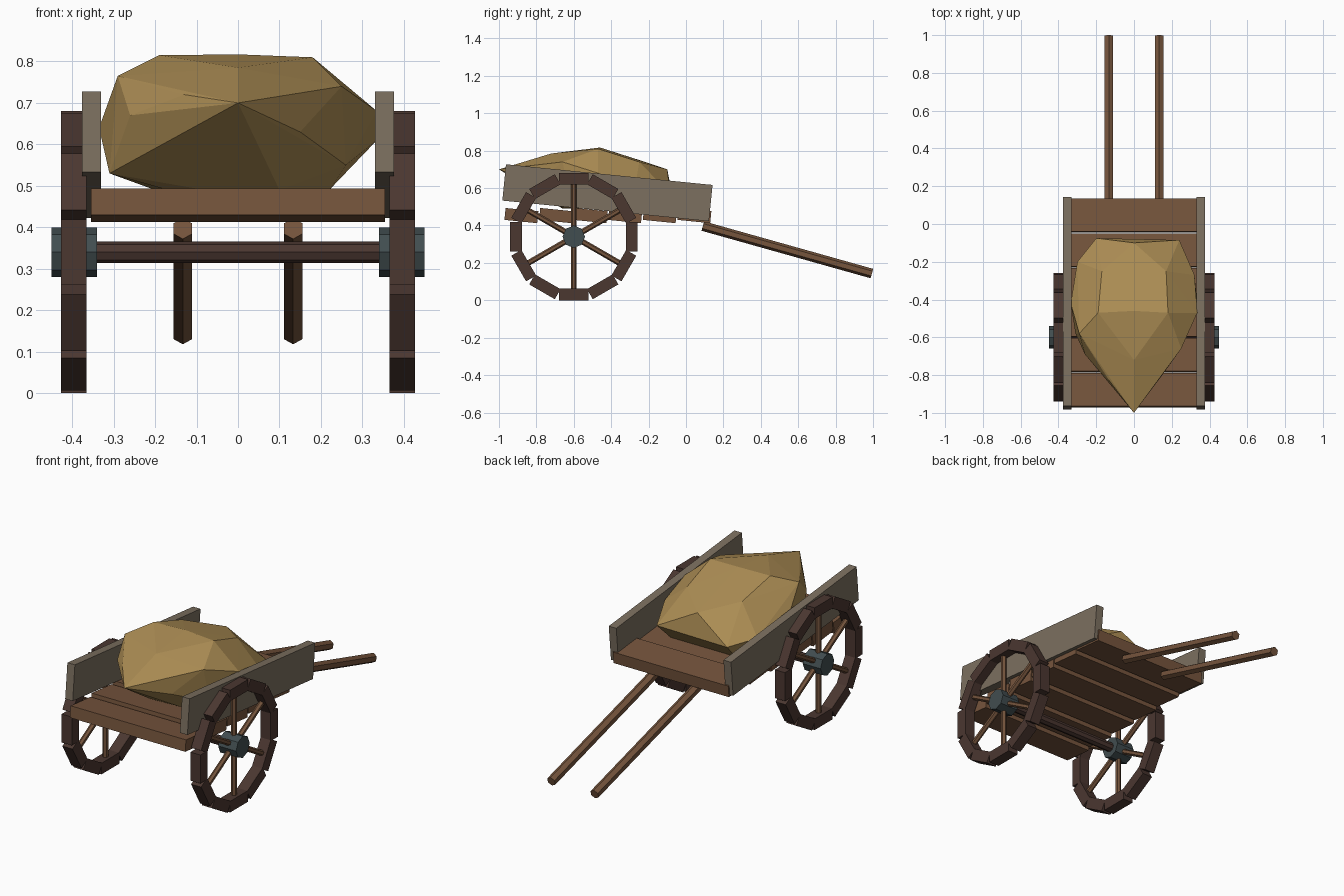
import bpy, bmesh, math
from mathutils import Vector, Matrix

old = bpy.data.objects.get("Cube")
if old:
    bpy.data.objects.remove(old, do_unlink=True)


def material(name, r, g, b):
    m = bpy.data.materials.new(name)
    m.use_nodes = True
    m.diffuse_color = (r, g, b, 1)
    m.node_tree.nodes["Principled BSDF"].inputs["Base Color"].default_value = (r, g, b, 1)
    return m


plank_wood = material("plank wood", 0.18, 0.09, 0.046)
grey_wood = material("weathered wood", 0.2, 0.16, 0.115)
dark_wood = material("dark wood", 0.07, 0.038, 0.03)
iron = material("iron", 0.053, 0.075, 0.08)
straw = material("straw", 0.42, 0.27, 0.09)


def finish(bm, name, mat):
    bmesh.ops.recalc_face_normals(bm, faces=bm.faces)
    mesh = bpy.data.meshes.new(name)
    bm.to_mesh(mesh)
    bm.free()
    mesh.materials.append(mat)
    ob = bpy.data.objects.new(name, mesh)
    bpy.context.collection.objects.link(ob)
    return ob


def add_box(bm, centre, size, tilt=0):
    bmesh.ops.create_cube(bm, size=1, matrix=Matrix.Translation(centre)
                          @ Matrix.Rotation(tilt, 4, "X") @ Matrix.Diagonal((*size, 1)))


def add_rod(bm, a, b, radius, sides):
    a, b = Vector(a), Vector(b)
    turn = (b - a).to_track_quat("Z", "Y").to_matrix().to_4x4()
    bmesh.ops.create_cone(bm, cap_ends=True, segments=sides, radius1=radius, radius2=radius,
                          depth=(b - a).length, matrix=Matrix.Translation((a + b) / 2) @ turn)


TILT = -math.radians(5.7)
WHEEL_Y, WHEEL_Z = -0.6, 0.34

# Bed planks, each tipped like a shingle
for i in range(6):
    bm = bmesh.new()
    add_box(bm, (0, -0.88 + i * 0.185, 0.453), (0.71, 0.176, 0.064), TILT)
    finish(bm, f"bed_plank_{i + 1}", plank_wood)

for side, s in (("left", 1), ("right", -1)):
    # Side board
    bm = bmesh.new()
    add_box(bm, (s * 0.353, -0.42, 0.575), (0.046, 1.11, 0.195), TILT)
    finish(bm, side + "_side_board", grey_wood)

    # Pull shaft
    bm = bmesh.new()
    add_rod(bm, (s * 0.133, 0.09, 0.397), (s * 0.133, 0.994, 0.143), 0.026, 6)
    finish(bm, side + "_shaft", plank_wood)

    # Wheel rim of straight blocks
    x = s * 0.396
    bm = bmesh.new()
    for k in range(12):
        a = k * math.tau / 12
        add_box(bm, (x, WHEEL_Y - 0.309 * math.sin(a), WHEEL_Z + 0.309 * math.cos(a)),
                (0.062, 0.158, 0.062), a)
    finish(bm, side + "_wheel_rim", dark_wood)

    # Spokes
    bm = bmesh.new()
    for k in range(6):
        a = k * math.tau / 6
        add_rod(bm, (x, WHEEL_Y, WHEEL_Z),
                (x, WHEEL_Y + 0.285 * math.sin(a), WHEEL_Z + 0.285 * math.cos(a)), 0.015, 6)
    finish(bm, side + "_wheel_spokes", plank_wood)

    # Hub
    bm = bmesh.new()
    add_rod(bm, (s * 0.34, WHEEL_Y, WHEEL_Z), (s * 0.45, WHEEL_Y, WHEEL_Z), 0.06, 8)
    finish(bm, side + "_wheel_hub", iron)

# Axle
bm = bmesh.new()
add_rod(bm, (-0.36, WHEEL_Y, WHEEL_Z), (0.36, WHEEL_Y, WHEEL_Z), 0.026, 8)
finish(bm, "axle", dark_wood)

# Faceted straw heap
heap = [
    (0, -1, 0.7), (-0.13, -0.82, 0.63), (0.15, -0.8, 0.63), (-0.13, -0.83, 0.72),
    (0, -0.72, 0.785), (0.14, -0.74, 0.74), (-0.26, -0.69, 0.67), (0.25, -0.66, 0.74),
    (-0.29, -0.58, 0.765), (-0.31, -0.58, 0.53), (-0.335, -0.42, 0.64),
    (0.335, -0.47, 0.68), (0.335, -0.42, 0.61), (0.26, -0.62, 0.55),
    (-0.19, -0.47, 0.815), (0, -0.46, 0.817), (0.18, -0.47, 0.81),
    (-0.17, -0.6, 0.49), (-0.08, -0.66, 0.49), (0.1, -0.65, 0.49), (0.22, -0.55, 0.49),
    (-0.3, -0.2, 0.6), (0.32, -0.27, 0.62), (-0.2, -0.075, 0.57), (0.24, -0.085, 0.57),
    (0, -0.1, 0.7), (-0.17, -0.25, 0.75), (0.17, -0.25, 0.74),
    (-0.2, -0.15, 0.49), (0.2, -0.15, 0.49),
]
bm = bmesh.new()
verts = [bm.verts.new(p) for p in heap]
hull = bmesh.ops.convex_hull(bm, input=verts)
loose = [v for v in bm.verts if not v.link_faces]
bmesh.ops.delete(bm, geom=loose, context="VERTS")
finish(bm, "straw_heap", straw)
